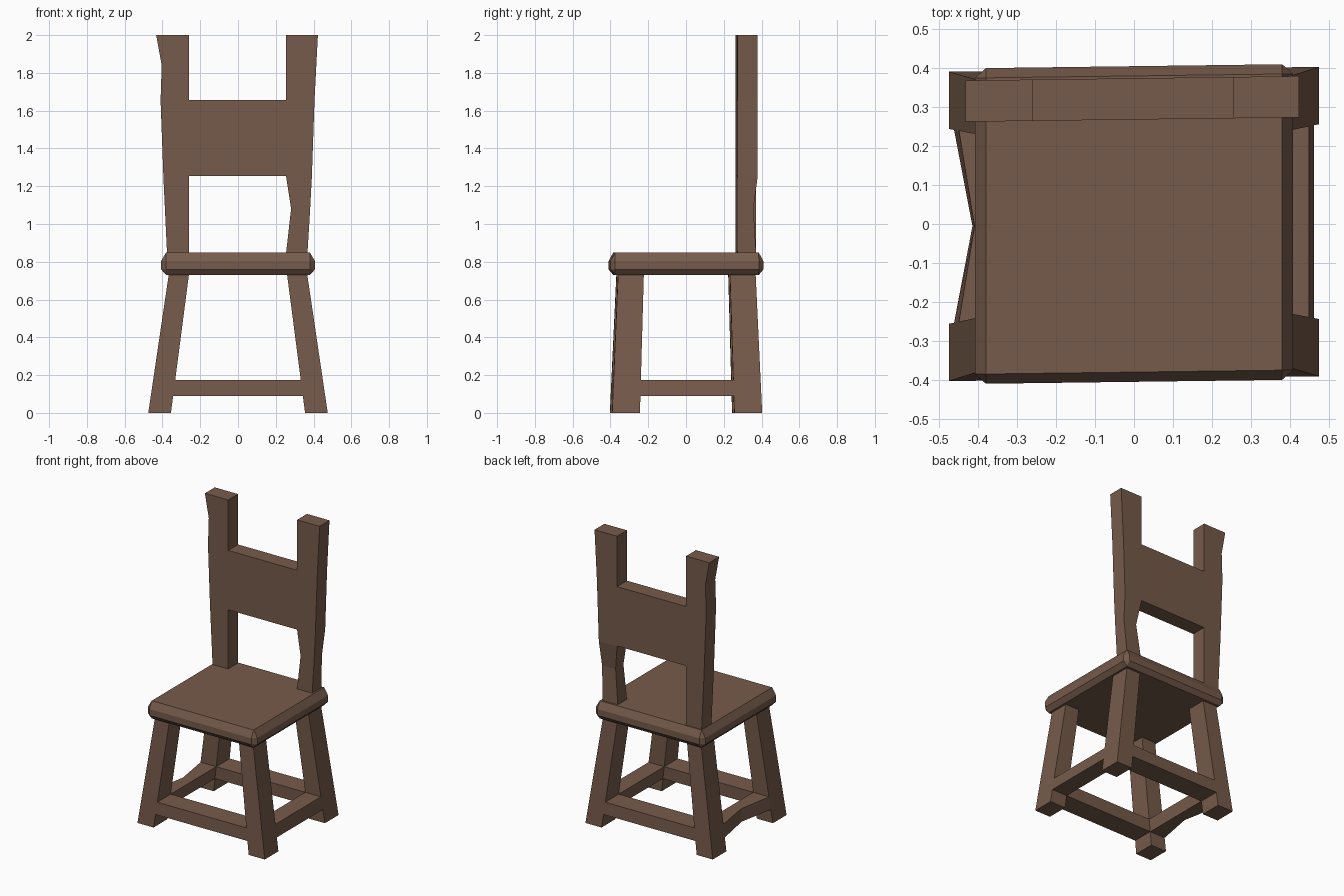
import bpy, bmesh

if "Cube" in bpy.data.objects:
    bpy.data.objects.remove(bpy.data.objects["Cube"])

wood = bpy.data.materials.new("brown wood")
wood.diffuse_color = (0.18, 0.104, 0.07, 1)
wood.use_nodes = True
wood.node_tree.nodes["Principled BSDF"].inputs["Base Color"].default_value = wood.diffuse_color

SKEW = 0.013  # the hand-made chair is slightly out of square


def finish(name, bm):
    for v in bm.verts:
        v.co.y += SKEW * v.co.x
    bmesh.ops.recalc_face_normals(bm, faces=bm.faces)
    me = bpy.data.meshes.new(name)
    bm.to_mesh(me)
    bm.free()
    me.materials.append(wood)
    bpy.context.collection.objects.link(bpy.data.objects.new(name, me))


def loft(name, rings):
    """Skin a list of four-point rings and cap both ends."""
    bm = bmesh.new()
    rs = [[bm.verts.new(p) for p in r] for r in rings]
    for a, b in zip(rs, rs[1:]):
        for i in range(4):
            j = (i + 1) % 4
            bm.faces.new((a[i], a[j], b[j], b[i]))
    bm.faces.new(rs[0])
    bm.faces.new(rs[-1])
    finish(name, bm)


def rect(z, x0, x1, y0, y1):
    return [(x0, y0, z), (x1, y0, z), (x1, y1, z), (x0, y1, z)]


# Seat: box with flat bevelled edges and corners
bm = bmesh.new()
for sx in (-1, 1):
    for sy in (-1, 1):
        for x, y, zs in ((.38, .38, (.73, .85)), (.408, .38, (.76, .803)), (.38, .405, (.76, .803))):
            for z in zs:
                bm.verts.new((sx * x, sy * y, z))
bmesh.ops.convex_hull(bm, input=bm.verts)
bmesh.ops.dissolve_limit(bm, angle_limit=0.02, verts=bm.verts, edges=bm.edges)
finish("seat", bm)


# Tapered, splayed legs
def xo(z): return .475 - .148 * z
def xi(z): return .355 - .13 * z
def yo(z): return .397 - .045 * z
def yi(z): return .25 - .03 * z


for sx, side in ((-1, "left"), (1, "right")):
    for sy, end in ((-1, "front"), (1, "back")):
        loft(f"{end}_{side}_leg",
             [rect(z, sx * xi(z), sx * xo(z), sy * yi(z), sy * yo(z)) for z in (0, .73)])

# Rails between the legs, flush with them
A, B = .09, .175
for s, name in ((-1, "front_rail"), (1, "back_rail")):
    loft(name, [[(k * xi(A), s * yi(A), A), (k * xi(A), s * yo(A), A),
                 (k * xi(B), s * yo(B), B), (k * xi(B), s * yi(B), B)] for k in (-1, 1)])
for s, name in ((-1, "left_rail"), (1, "right_rail")):
    rings = []
    for k in (-1, 0, 1):
        dent = .047 if (k == 0 and s < 0) else 0  # notch worn into the left rail
        rings.append([(s * xi(A), k * yi(A), A), (s * (xo(A) - dent), k * yi(A), A),
                      (s * (xo(B) - dent + dent * .15), k * yi(B), B), (s * xi(B), k * yi(B), B)])
    loft(name, rings)

# Back posts with chipped edges
F, K = .268, .374
loft("left_back_post", [rect(z, x, -.26, F, K) for z, x in
                        ((.85, -.376), (1.25, -.395), (1.655, -.41), (1.84, -.404), (2, -.433))])
loft("right_back_post", [rect(z, a, b, F, k) for z, a, b, k in
                         ((.85, .255, .368, .366), (1.08, .281, .382, .352), (1.25, .255, .391, K),
                          (1.655, .255, .405, K), (2, .255, .423, K))])

# Wide back panel
loft("back_panel", [rect(z, -.26, .255, F, K) for z in (1.253, 1.657)])
